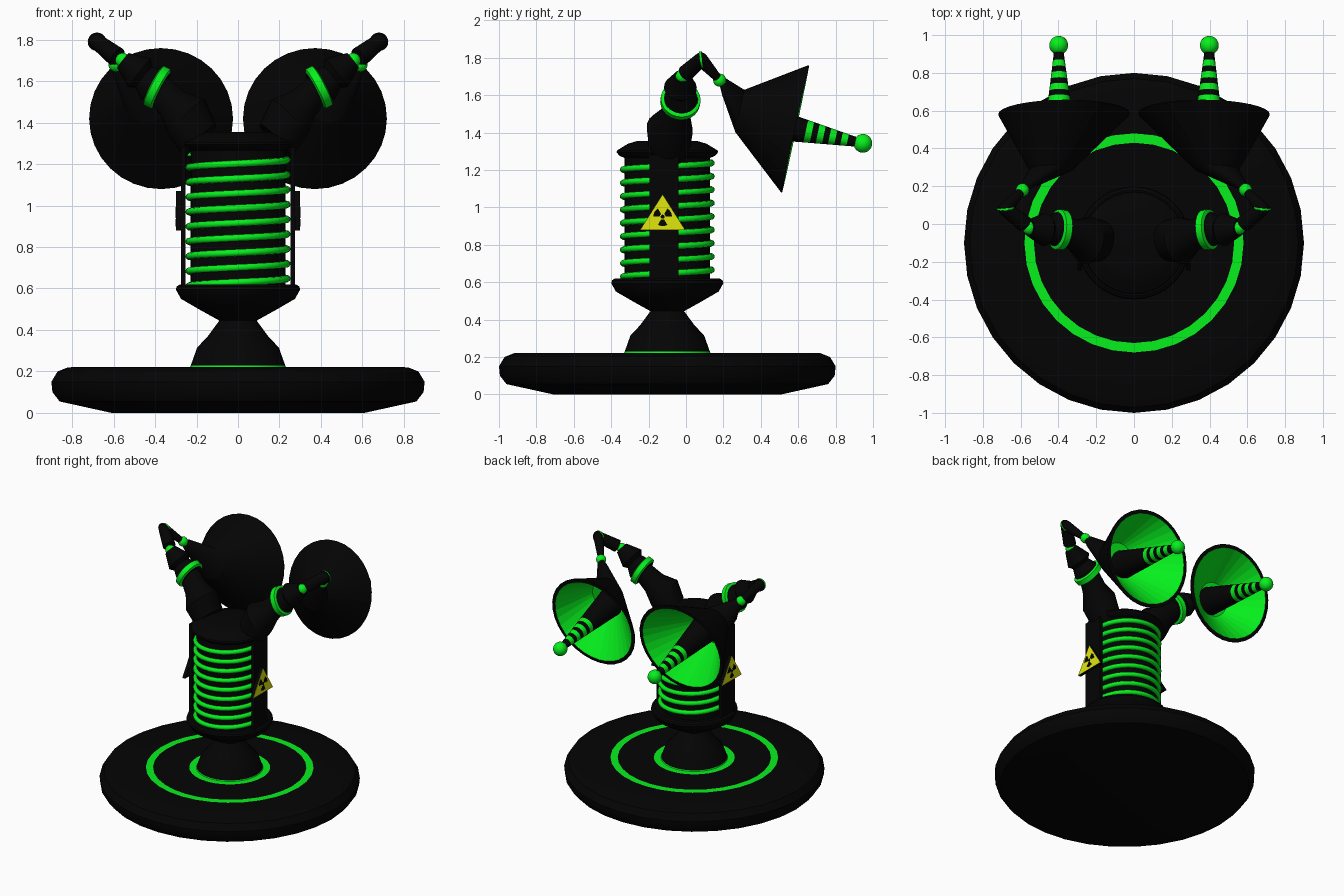
import bpy, bmesh
from math import sin, cos, pi, radians
from mathutils import Vector, Matrix

if "Cube" in bpy.data.objects:
    bpy.data.objects.remove(bpy.data.objects["Cube"])


def material(name, rgb):
    m = bpy.data.materials.new(name)
    m.diffuse_color = (*rgb, 1)
    m.use_nodes = True
    m.node_tree.nodes["Principled BSDF"].inputs["Base Color"].default_value = m.diffuse_color
    return m


BLACK = material("black", (0.0012, 0.0012, 0.0012))
GREEN = material("green", (0.002, 0.87, 0.012))
YELLOW = material("yellow", (0.75, 0.8, 0.004))
CY = -0.1  # y of the central axis


def finish(name, bm, mats, mirror=False, smooth=None):
    bmesh.ops.recalc_face_normals(bm, faces=bm.faces)
    me = bpy.data.meshes.new(name)
    bm.to_mesh(me)
    bm.free()
    ob = bpy.data.objects.new(name, me)
    bpy.context.collection.objects.link(ob)
    for m in mats:
        me.materials.append(m)
    if mirror:
        ob.modifiers.new("Mirror", 'MIRROR')
    if smooth:
        bpy.ops.object.select_all(action='DESELECT')
        ob.select_set(True)
        bpy.context.view_layer.objects.active = ob
        bpy.ops.object.shade_smooth_by_angle(angle=radians(smooth))
    return ob


def loft(name, rings, axis, n=32, mirror=False, smooth=35):
    """Rings are (centre, radius[, 1 = green band up to the next ring])."""
    bm = bmesh.new()
    q = Vector(axis).to_track_quat('Z', 'Y')
    loops = [[bm.verts.new(Vector(r[0]) + q @ Vector((r[1] * cos(2 * pi * i / n), r[1] * sin(2 * pi * i / n), 0)))
              for i in range(n)] for r in rings]
    for r, a, b in zip(rings, loops, loops[1:]):
        for i in range(n):
            j = (i + 1) % n
            f = bm.faces.new((a[i], a[j], b[j], b[i]))
            f.material_index = r[2] if len(r) > 2 else 0
    bm.faces.new(loops[0])
    bm.faces.new(loops[-1])
    return finish(name, bm, [BLACK, GREEN], mirror, smooth)


def lathe(name, profile):
    return loft(name, [((0, CY, p[1]), p[0], *p[2:]) for p in profile], (0, 0, 1))


def ball(name, pos, r, mat=GREEN):
    bm = bmesh.new()
    bmesh.ops.create_uvsphere(bm, u_segments=20, v_segments=12, radius=r, matrix=Matrix.Translation(pos))
    finish(name, bm, [mat], True, 40)


def rod(name, p, q, r0, r1, n=20):
    loft(name, [(p, r0), (q, r1)], Vector(q) - Vector(p), n, True)


def plate(name, polys, x0, x1, mat):
    """Flat side plate: y,z outlines given thickness along x."""
    bm = bmesh.new()
    for pts in polys:
        f = bm.faces.new([bm.verts.new((x0, y, z)) for y, z in pts])
        ext = bmesh.ops.extrude_face_region(bm, geom=[f], use_keep_orig=True)["geom"]
        bmesh.ops.translate(bm, vec=(x1 - x0, 0, 0), verts=[v for v in ext if isinstance(v, bmesh.types.BMVert)])
    finish(name, bm, [mat], True)


# Round base with two inlaid green rings, pedestal and bowl
lathe("base", [(0.61, 0), (0.86, 0.055), (0.895, 0.10), (0.90, 0.15), (0.87, 0.20), (0.82, 0.22),
               (0.58, 0.222, 1), (0.53, 0.222), (0.28, 0.222, 1), (0.20, 0.222)])
lathe("pedestal", [(0.235, 0.215, 1), (0.228, 0.228), (0.197, 0.315), (0.145, 0.37), (0.09, 0.445),
                   (0.18, 0.495), (0.275, 0.55), (0.30, 0.595), (0.295, 0.61), (0.28, 0.62), (0.23, 0.61)])

# Core, cap
lathe("core", [(0.228, 0.60), (0.228, 1.28)])
lathe("cap", [(0.23, 1.265), (0.255, 1.275), (0.272, 1.295), (0.268, 1.305), (0.21, 1.34), (0.16, 1.355)])

# Glowing coil around the core
cu = bpy.data.curves.new("coil", 'CURVE')
cu.dimensions = '3D'
cu.bevel_depth = 0.017
cu.bevel_resolution = 2
cu.use_fill_caps = True
steps, turns = 9 * 32, 9
sp = cu.splines.new('POLY')
sp.points.add(steps)
for i, p in enumerate(sp.points):
    a = pi + 2 * pi * turns * i / steps
    p.co = (0.237 * cos(a), CY + 0.237 * sin(a), 0.612 + 0.0715 * turns * i / steps, 1)
cu.materials.append(GREEN)
bpy.context.collection.objects.link(bpy.data.objects.new("coil", cu))

# Side columns with warning signs
plate("side_column", [[(-0.195, 0.6), (-0.04, 0.6), (-0.04, 1.28), (-0.195, 1.28)]], 0.252, 0.275, BLACK)
SY, SZ = -0.125, 0.95
tri = [(SY - 0.12, 0.88), (SY + 0.12, 0.88), (SY, 1.07)]
plate("sign_back", [tri], 0.275, 0.298, BLACK)
plate("sign_face", [tri], 0.298, 0.299, YELLOW)


def arc(r, a0, a1, n=6):
    return [(SY + r * cos(radians(a0 + (a1 - a0) * i / n)), SZ + r * sin(radians(a0 + (a1 - a0) * i / n)))
            for i in range(n + 1)]


blades = [arc(0.05, a, a + 60) + arc(0.016, a + 60, a) for a in (0, 120, 240)]
plate("sign_symbol", blades + [arc(0.011, 0, 330, 11)], 0.298, 0.301, BLACK)

# Jointed arms (right side, mirrored to the left)
ring_axis = Vector((0.87, 0.1, 0.45)).normalized()
ring_c = Vector((0.39, -0.03, 1.57))
loft("lower_arm", [((0.18, -0.09, 1.31), 0.11), ((0.245, -0.087, 1.42), 0.125), ((0.31, -0.06, 1.485), 0.085),
                   (ring_c, 0.07)], (0.7, 0.15, 0.65), 20, True)
loft("arm_ring", [(ring_c + ring_axis * d, r, 1) for d, r in
                  ((-0.025, 0.09), (-0.018, 0.107), (0.018, 0.107), (0.025, 0.09))], ring_axis, 24, True)
joint, elbow, wrist = (0.555, -0.02, 1.70), (0.68, 0.08, 1.79), (0.59, 0.18, 1.68)
loft("middle_arm", [(ring_c + ring_axis * 0.02, 0.092), ((0.455, -0.03, 1.62), 0.065), ((0.475, -0.03, 1.64), 0.088),
                    (joint, 0.045)], Vector(joint) - ring_c, 20, True)
ball("joint_ball", joint, 0.036)
rod("upper_arm", Vector(joint).lerp(elbow, 0.2), elbow, 0.045, 0.038)
ball("elbow", elbow, 0.038, BLACK)
loft("elbow_disc", [((0.68, 0.078, 1.79), 0.045, 1), ((0.68, 0.09, 1.79), 0.045)], (0.1, 1, 0.15), 20, True)
rod("forearm", elbow, wrist, 0.038, 0.02)
ball("wrist_ball", wrist, 0.035)

# Dish: skewed cone shell with green inside
ax = Vector((0.01, 0.978, -0.208)).normalized()
rim = Vector((0.371, 0.58, 1.42))
neck = Vector((0.44, 0.288, 1.515))
wr = Vector(wrist)
loft("dish_mount", [(wr, 0.015), (wr.lerp(neck, 0.2), 0.045), (neck, 0.116)], ax, 32, True)
loft("dish", [(neck, 0.116), (rim, 0.347), (rim + ax * 0.006, 0.347), (rim + ax * 0.006, 0.322, 1),
              (neck.lerp(rim, 0.2), 0.12, 1), (neck.lerp(rim, 0.2), 0.01, 1)], ax, 32, True, None)

# Striped emitter with a ball tip
d0, d1, r0, r1 = -0.24, 0.35, 0.1, 0.024


def station(d):
    return rim + Vector((0.024, 0, 0)) + ax * d, r0 + (r1 - r0) * (d - d0) / (d1 - d0)


stripes = [(*station(d0), 0)]
for k in range(4):
    stripes += [(*station(0.062 + 0.065 * k), 1), (*station(0.096 + 0.065 * k), 0)]
stripes.append((*station(d1), 0))
loft("emitter", stripes, ax, 24, True)
ball("emitter_tip", station(0.374)[0], 0.05)
